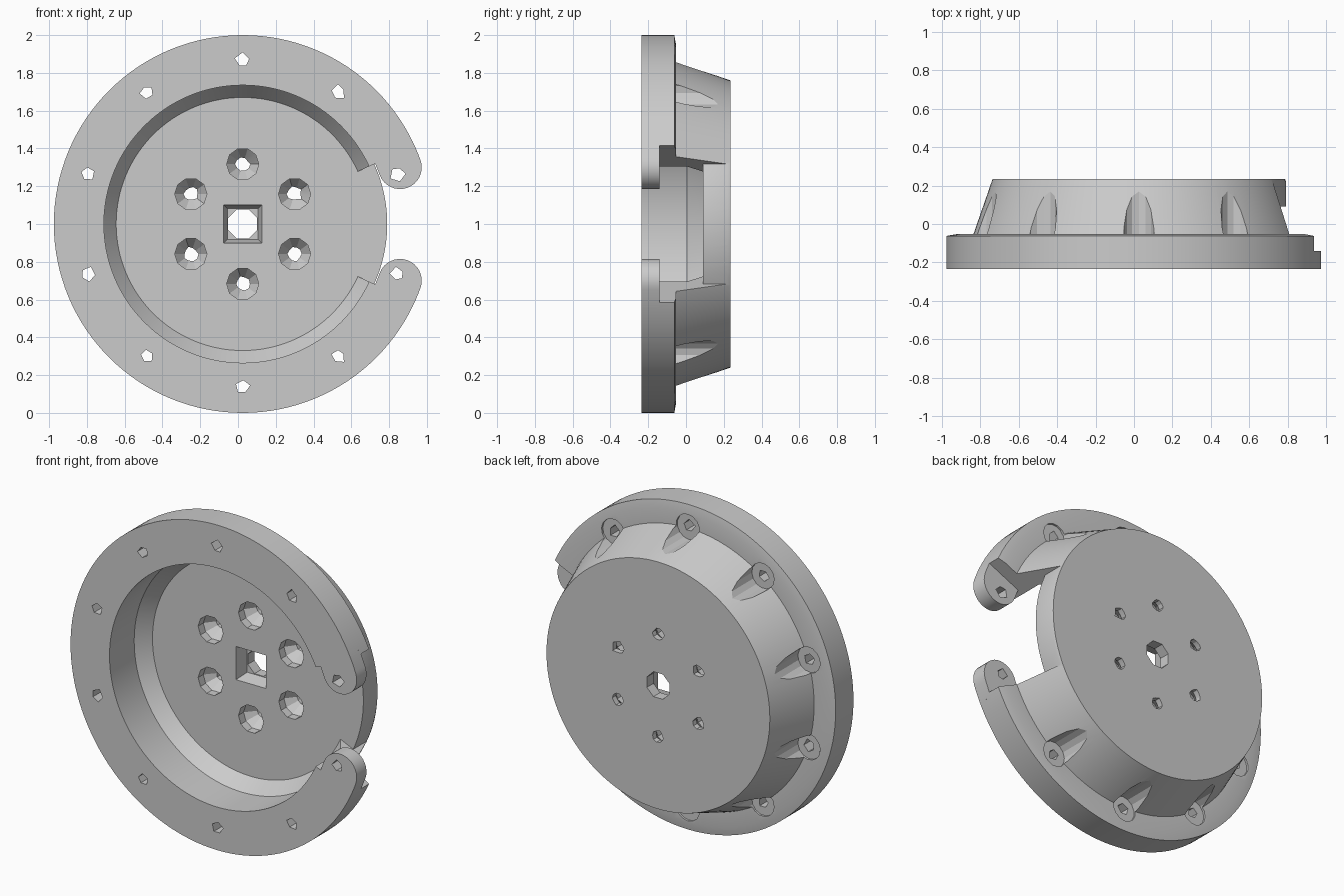
import bpy, bmesh, random
from math import sin, cos, pi, radians

random.seed(4)
CX, CZ = 0.025, 1.0          # wheel axis, running along y
FRONT, FLOOR, BACK = -0.235, 0.09, 0.235
GAP = radians(24.5)          # half angle of the opening in the rim

if "Cube" in bpy.data.objects:
    bpy.data.objects.remove(bpy.data.objects["Cube"])

grey = bpy.data.materials.new("plain grey")
grey.use_nodes = True
colour = (0.6, 0.6, 0.6, 1)
grey.diffuse_color = colour
grey.node_tree.nodes["Principled BSDF"].inputs["Base Color"].default_value = colour


def polar(r, a):
    return CX + r * cos(a), CZ + r * sin(a)


def arc(r, a0, a1, n, centre=(CX, CZ)):
    """Points along an arc, in the xz plane."""
    steps = [a0 + (a1 - a0) * i / n for i in range(n + 1)]
    return [(centre[0] + r * cos(a), centre[1] + r * sin(a)) for a in steps]


def ring(centre, r, sides, turn=0.0, rough=0.0):
    """Closed polygon round a centre, optionally ragged."""
    pts = arc(1, turn, turn + 2 * pi, sides, (0, 0))[:-1]
    out = []
    for x, z in pts:
        k = r * (1 + random.uniform(-rough, rough))
        out.append((centre[0] + k * x, centre[1] + k * z))
    return out


def loft(name, sections):
    """Solid through (y, outline) sections that share a point count."""
    bm = bmesh.new()
    loops = [[bm.verts.new((x, y, z)) for x, z in pts] for y, pts in sections]
    n = len(loops[0])
    for a, b in zip(loops, loops[1:]):
        for i in range(n):
            j = (i + 1) % n
            bm.faces.new((a[i], a[j], b[j], b[i]))
    bm.faces.new(loops[0])
    bm.faces.new(loops[-1])
    bmesh.ops.recalc_face_normals(bm, faces=bm.faces)
    mesh = bpy.data.meshes.new(name)
    bm.to_mesh(mesh)
    bm.free()
    mesh.materials.append(grey)
    ob = bpy.data.objects.new(name, mesh)
    bpy.context.collection.objects.link(ob)
    return ob


def combine(target, tool, mode="DIFFERENCE"):
    """Apply a boolean and throw the tool away."""
    bpy.context.view_layer.objects.active = target
    mod = target.modifiers.new("shape", "BOOLEAN")
    mod.operation, mod.solver, mod.object = mode, "EXACT", tool
    bpy.ops.object.modifier_apply(modifier=mod.name)
    bpy.data.objects.remove(tool)


# Dish and flange: one lofted skin, outside first and then down the inside
profile = [(0.76, BACK), (0.86, -0.053), (0.95, -0.053), (1.0, -0.062),
           (1.0, FRONT), (0.735, FRONT), (0.735, 0.005), (0.67, FLOOR)]
dish = loft("dish_with_flange",
            [(y, ring((CX, CZ), r, 128)) for r, y in profile])

# Opening in the rim: clear down to the floor, then trim the floor edge
for inner, depth in ((0.6, FLOOR), (0.765, 0.3)):
    outline = arc(1.2, -GAP, GAP, 24) + arc(inner, GAP, -GAP, 24)
    combine(dish, loft("gap_cutter", [(-0.3, outline), (depth, outline)]))

# Rounded lugs at both ends of the flange, front layer only
for side in (1, -1):
    end, root = radians(19.8), radians(26)
    outline = (arc(1.0, root, end, 8)
               + arc(0.115, end, end - pi, 16, polar(0.885, end))[1:-1]
               + arc(0.77, end, root, 8))
    outline = [(x, CZ + side * (z - CZ)) for x, z in outline]
    combine(dish, loft("lug", [(FRONT, outline), (-0.14, outline)]), "UNION")

# Flange bolt holes, with pockets let into the sloping wall behind
for i in range(10):
    a = radians(18 + 36 * i)
    spot = polar(0.863, a)
    hole = ring(spot, 0.037, 5, random.uniform(0, pi), 0.25)
    combine(dish, loft("hole_cutter", [(-0.3, hole), (0.0, hole)]))
    if i not in (0, 9):
        pocket = ring(spot, 0.08, 14, a)
        combine(dish, loft("pocket_cutter", [(-0.065, pocket), (0.3, pocket)]))

# Ring of six countersunk holes in the floor
for i in range(6):
    spot = polar(0.317, radians(30 + 60 * i))
    wide = ring(spot, 0.085, 10)
    narrow = ring(spot, 0.036, 10, 0, 0.2)
    combine(dish, loft("countersink_cutter",
                       [(0.0, wide), (0.14, wide), (0.2, narrow), (0.3, narrow)]))

# Square tapered socket leading to the centre hole
socket = [(0.06, 0.155), (0.17, 0.115)]
combine(dish, loft("socket_cutter",
                   [(y, ring((CX, CZ), r, 4, pi / 4)) for y, r in socket]))
bore = ring((CX, CZ), 0.083, 8, pi / 8)
combine(dish, loft("bore_cutter", [(0.0, bore), (0.3, bore)]))

# Smooth round walls, crisp edges
bpy.ops.object.select_all(action="DESELECT")
dish.select_set(True)
bpy.context.view_layer.objects.active = dish
bpy.ops.object.shade_smooth_by_angle(angle=radians(20))
